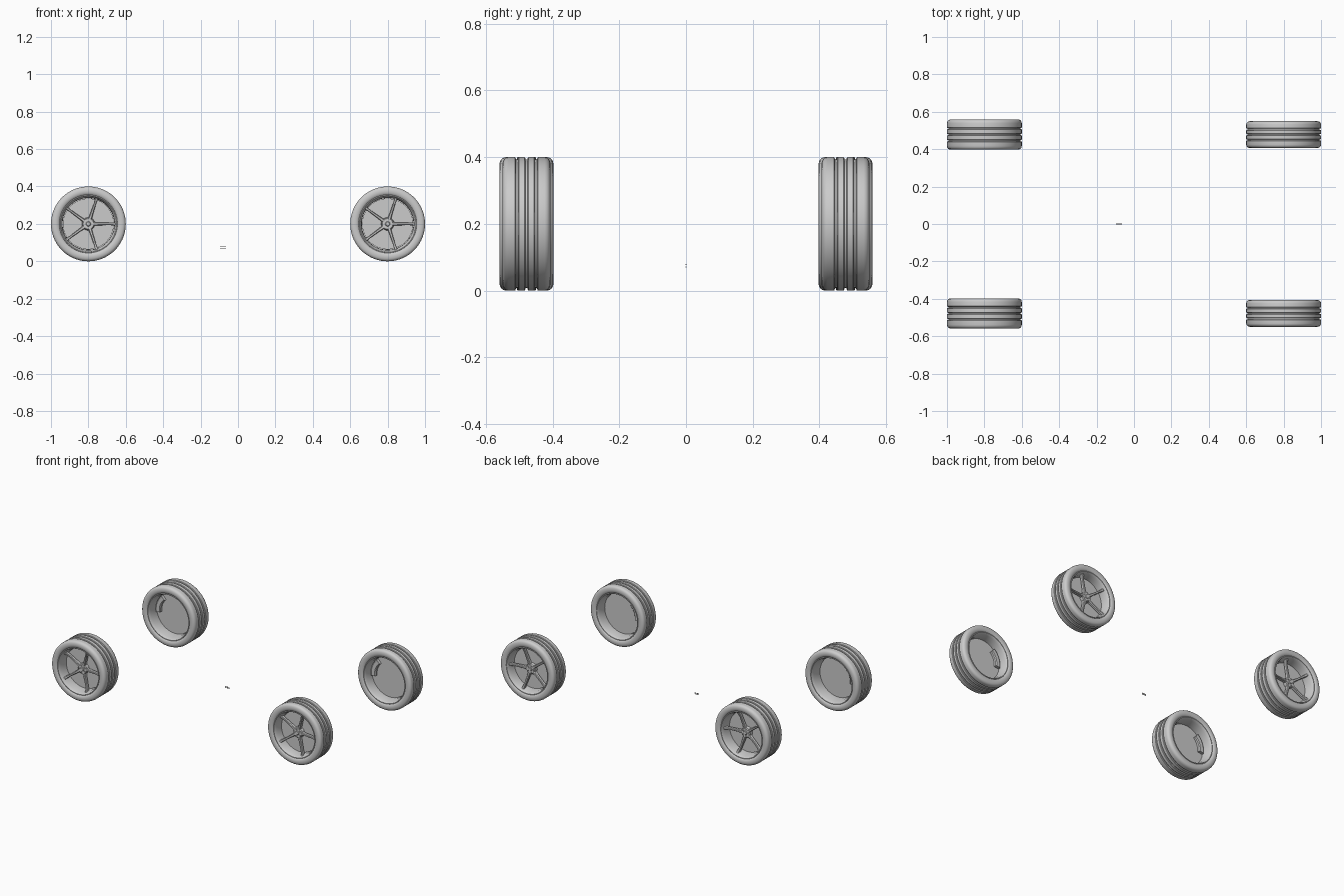
import bpy, bmesh, math
from mathutils import Matrix, Vector

if "Cube" in bpy.data.objects:
    bpy.data.objects.remove(bpy.data.objects["Cube"])

CY, R = 0.478, 0.2   # axle half track, wheel radius


def finish(bm, name, angle=35):
    bmesh.ops.recalc_face_normals(bm, faces=bm.faces)
    me = bpy.data.meshes.new(name)
    bm.to_mesh(me)
    bm.free()
    ob = bpy.data.objects.new(name, me)
    bpy.context.collection.objects.link(ob)
    bpy.ops.object.select_all(action='DESELECT')
    ob.select_set(True)
    bpy.context.view_layer.objects.active = ob
    bpy.ops.object.shade_smooth_by_angle(angle=math.radians(angle))
    return ob


def lathe(name, profile, place, steps=72):
    """Revolve a closed (radius, outward) profile round the axle."""
    bm = bmesh.new()
    rings = []
    for i in range(steps):
        a = 2 * math.pi * i / steps
        rings.append([bm.verts.new(place(r * math.cos(a), u, r * math.sin(a))) for r, u in profile])
    n = len(profile)
    for i in range(steps):
        p, q = rings[i], rings[(i + 1) % steps]
        for j in range(n):
            k = (j + 1) % n
            bm.faces.new((p[j], p[k], q[k], q[j]))
    bmesh.ops.remove_doubles(bm, verts=bm.verts, dist=1e-5)
    return finish(bm, name)


def tyre_profile(h):
    half = [(0.152, h * 0.84), (0.157, h * 0.93), (0.166, h * 0.99), (0.176, h),
            (0.186, h * 0.985), (0.193, h * 0.94), (0.198, h * 0.86), (R, h * 0.76)]
    tread = []
    for c in (0.4 * h, 0, -0.4 * h):     # three grooves round the tread
        tread += [(R, c + 0.006), (0.1985, c + 0.004), (0.193, c + 0.003),
                  (0.193, c - 0.003), (0.1985, c - 0.004), (R, c - 0.006)]
    return half + tread + [(r, -u) for r, u in reversed(half)]


def rim_profile(h):
    return [(0.156, h * 0.86), (0.155, h * 0.93), (0.151, h * 0.94), (0.147, h * 0.88),
            (0.144, h * 0.7), (0.139, h * 0.5), (0.138, -h * 0.4), (0.144, -h * 0.7),
            (0.147, -h * 0.88), (0.151, -h * 0.94), (0.155, -h * 0.93), (0.156, -h * 0.86)]


def spokes(name, h, place):
    bm = bmesh.new()
    # radius, half width, front, back of each section
    sections = [(0.022, 0.010, 0.034, 0.012), (0.06, 0.0075, 0.037, 0.017),
                (0.11, 0.0065, 0.043, 0.024), (0.146, 0.009, h * 0.72, h * 0.42)]
    for k in range(5):
        ca, sa = math.cos(k * 2 * math.pi / 5), math.sin(k * 2 * math.pi / 5)
        prev = None
        for r, w, f, b in sections:
            pts = [(-w, b), (-w, f - 0.004), (-w * 0.55, f), (w * 0.55, f), (w, f - 0.004), (w, b)]
            ring = [bm.verts.new(place(r * ca - t * sa, u, r * sa + t * ca)) for t, u in pts]
            if prev:
                for j in range(6):
                    m = (j + 1) % 6
                    bm.faces.new((prev[j], prev[m], ring[m], ring[j]))
            else:
                bm.faces.new(ring)
            prev = ring
        bm.faces.new(prev)
    finish(bm, name, 25)


def caliper(name, place):
    # curved block clamped on the inner face of the disc, on the -x side
    bm = bmesh.new()
    rings = []
    for i in range(9):
        a = math.radians(132 + 56 * i / 8)
        pts = [(0.098, 0.0), (0.098, -0.018), (0.104, -0.023), (0.128, -0.023), (0.134, -0.018), (0.134, 0.0)]
        rings.append([bm.verts.new(place(r * math.cos(a), u, r * math.sin(a))) for r, u in pts])
    for p, q in zip(rings, rings[1:]):
        for j in range(6):
            m = (j + 1) % 6
            bm.faces.new((p[j], p[m], q[m], q[j]))
    bm.faces.new(rings[0])
    bm.faces.new(rings[-1])
    finish(bm, name, 25)


def lug_nuts(name, place):
    bm = bmesh.new()
    for k in range(5):
        a = 2 * math.pi * (k + 0.5) / 5
        c = place(0.021 * math.cos(a), 0.034, 0.021 * math.sin(a))
        bmesh.ops.create_cone(bm, cap_ends=True, segments=6, radius1=0.004, radius2=0.004, depth=0.008,
                              matrix=Matrix.Translation(Vector(c)) @ Matrix.Rotation(math.pi / 2, 4, 'X'))
    finish(bm, name)


# four wheels, wider at the -x end
for x, h, end in ((-0.8, 0.081, "rear"), (0.8, 0.072, "front")):
    for s, side in ((-1, "right"), (1, "left")):
        def place(px, u, pz, x=x, s=s):
            return (x + px, s * (CY + u), R + pz)
        tag = f"{end}_{side}"
        lathe("tyre_" + tag, tyre_profile(h), place)
        lathe("rim_" + tag, rim_profile(h), place)
        lathe("brake_disc_" + tag, [(0, 0.008), (0.136, 0.008), (0.136, -0.004), (0, -0.004)], place)
        lathe("hub_" + tag, [(0, 0.038), (0.010, 0.038), (0.013, 0.034), (0.028, 0.034),
                             (0.033, 0.029), (0.035, 0.006), (0, 0.006)], place, 40)
        spokes("spokes_" + tag, h, place)
        lug_nuts("lug_nuts_" + tag, place)
        caliper("brake_caliper_" + tag, place)

# tiny pair of bars near the middle
for z, name in ((0.071, "lower_pin"), (0.078, "upper_pin")):
    bm = bmesh.new()
    bmesh.ops.create_cube(bm, size=1, matrix=Matrix.Translation((-0.08, 0, z)) @ Matrix.Diagonal((0.03, 0.003, 0.003, 1)))
    finish(bm, name)
